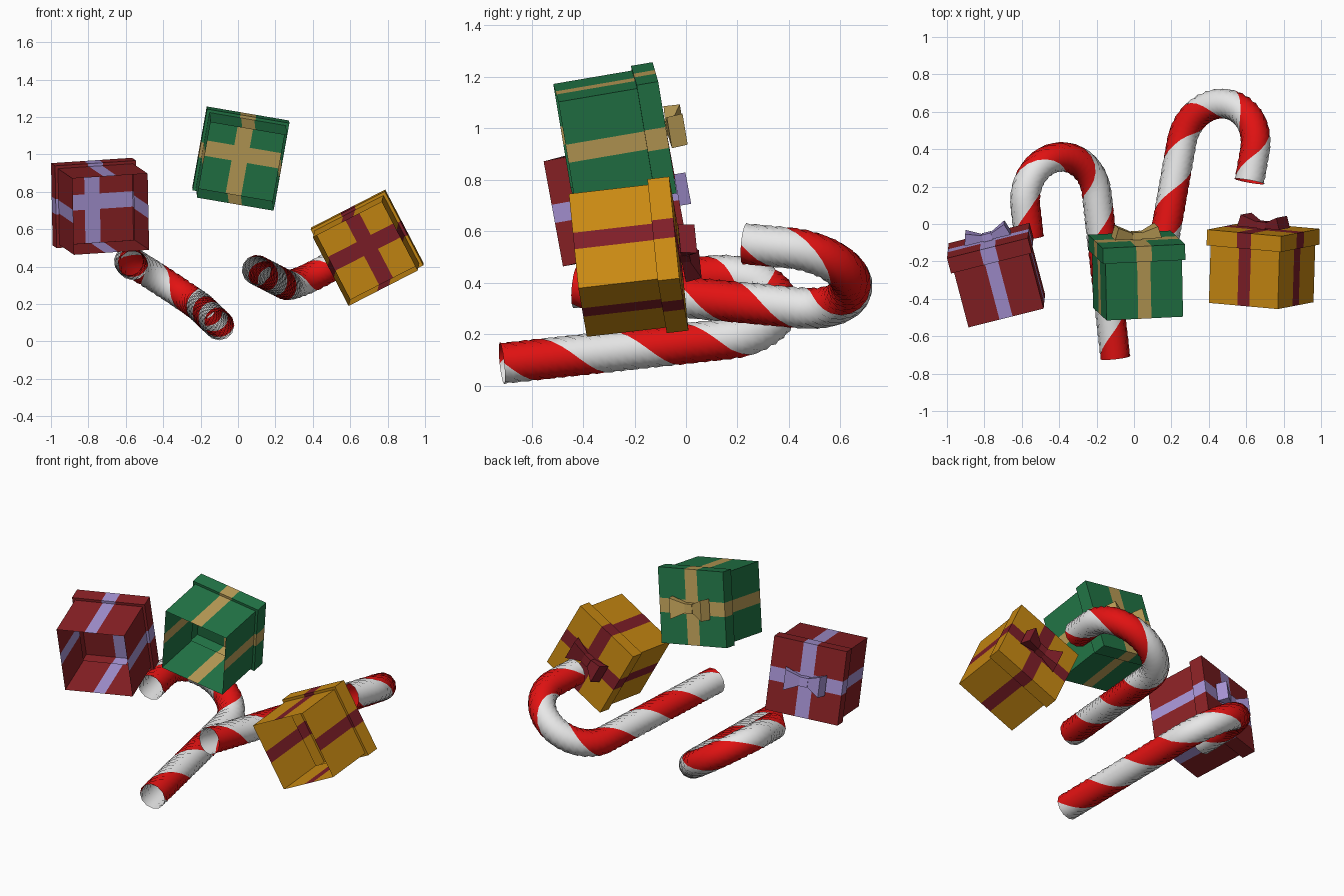
import bpy, bmesh, math
from mathutils import Vector, Matrix

if "Cube" in bpy.data.objects:
    bpy.data.objects.remove(bpy.data.objects["Cube"])


def material(name, rgb):
    m = bpy.data.materials.new(name)
    m.diffuse_color = (*rgb, 1)
    m.use_nodes = True
    m.node_tree.nodes["Principled BSDF"].inputs["Base Color"].default_value = m.diffuse_color
    return m


CANE_RED = material("cane red", (0.76, 0.006, 0.006))
CANE_WHITE = material("cane white", (0.80, 0.80, 0.80))
GREEN = material("box green", (0.016, 0.18, 0.062))
TAN = material("ribbon tan", (0.50, 0.34, 0.095))
RED = material("box dark red", (0.25, 0.015, 0.018))
LILAC = material("ribbon lilac", (0.38, 0.29, 0.65))
AMBER = material("box amber", (0.58, 0.25, 0.006))
WINE = material("ribbon wine", (0.21, 0.013, 0.021))


def finish(bm, name, mats, matrix=Matrix(), smooth=False):
    bmesh.ops.remove_doubles(bm, verts=bm.verts, dist=1e-5)
    bmesh.ops.recalc_face_normals(bm, faces=bm.faces)
    for f in bm.faces:
        f.smooth = smooth
    me = bpy.data.meshes.new(name)
    bm.to_mesh(me)
    bm.free()
    for m in mats:
        me.materials.append(m)
    ob = bpy.data.objects.new(name, me)
    ob.matrix_world = matrix
    bpy.context.collection.objects.link(ob)
    return ob


# ---------- gift boxes (local z = lid direction) ----------
BODY, LID, H_BODY, H_ALL = 0.2075, 0.2235, 0.31, 0.395


def square_ring(bm, h, r, z):
    """Square outline with the ribbon edges marked on every side."""
    return [bm.verts.new(Matrix.Rotation(k * math.pi / 2, 3, 'Z') @ Vector((h, t, z)))
            for k in range(4) for t in (-h, -r, r)]


def square_walls(bm, rings):
    for a, b in zip(rings, rings[1:]):
        for j in range(12):
            k = (j + 1) % 12
            f = bm.faces.new((a[j], a[k], b[k], b[j]))
            f.material_index = int(j % 3 == 1)


def gift(name, mats, base, axis, side):
    a = Vector(axis).normalized()
    u = Vector(side)
    u = (u - a * u.dot(a)).normalized()
    v = a.cross(u)
    mat = Matrix.Translation(base) @ Matrix((u, v, a)).transposed().to_4x4()

    # body: sheet walls, open at the base
    bm = bmesh.new()
    square_walls(bm, [square_ring(bm, BODY, 0.036, z) for z in (0, H_BODY)])
    finish(bm, name + "_body", mats, mat)

    # lid: flange, rim and a top with crossed ribbons
    bm = bmesh.new()
    r = 0.042
    square_walls(bm, [square_ring(bm, BODY, r, H_BODY), square_ring(bm, LID, r, H_BODY),
                      square_ring(bm, LID, r, H_ALL)])
    g = (-LID, -r, r, LID)
    for i in range(3):
        for j in range(3):
            f = bm.faces.new([bm.verts.new((g[p], g[q], H_ALL)) for p, q in
                              ((i, j), (i + 1, j), (i + 1, j + 1), (i, j + 1))])
            f.material_index = int(i == 1 or j == 1)
    finish(bm, name + "_lid", mats, mat)

    # bow: a knot and two flared loops
    bm = bmesh.new()
    bmesh.ops.create_cube(bm, size=1, matrix=Matrix.Translation((0, 0, H_ALL + 0.022))
                          @ Matrix.Diagonal((0.05, 0.055, 0.04, 1)))
    for s in (-1, 1):
        ends = []
        for x, y, z0, z1 in ((0.015, 0.022, 0.006, 0.034), (0.127, 0.062, 0.012, 0.075)):
            ends.append([bm.verts.new((s * (x - (0.02 if z == z1 and x > 0.1 else 0)), t, H_ALL + z))
                         for t, z in ((-y, z0), (y, z0), (y, z1), (-y, z1))])
        for e in ends:
            bm.faces.new(e)
        for j in range(4):
            k = (j + 1) % 4
            bm.faces.new((ends[0][j], ends[0][k], ends[1][k], ends[1][j]))
    finish(bm, name + "_bow", mats[1:], mat)


gift("green_gift", (GREEN, TAN), (0.022, -0.472, 0.935), (-0.02, 0.985, 0.168), (0.985, 0.05, -0.168))
gift("red_gift", (RED, LILAC), (-0.68, -0.465, 0.68), (-0.25, 0.95, 0.17), (0.966, 0.25, 0.065))
gift("amber_gift", (AMBER, WINE), (0.68, -0.42, 0.467), (0.03, 0.99, 0.115), (0.89, -0.08, 0.456))


# ---------- candy canes: open twisted tubes, half red and half white ----------
def cane(name, start, along, across, phase):
    shaft, R, leg, rad, n, period = 0.89, 0.229, 0.17, 0.081, 12, 0.56
    s = Vector(along).normalized()
    c = Vector(across)
    c = (c - s * c.dot(s)).normalized()
    b = s.cross(c)
    p1 = Vector(start) + s * shaft
    total = shaft + math.pi * R + leg
    steps = 54
    bm = bmesh.new()
    rings = []
    for i in range(steps + 1):
        d = total * i / steps
        phi = min(max((d - shaft) / R, 0), math.pi)
        nrm = c * math.cos(phi) - s * math.sin(phi)
        if d < shaft:
            p = Vector(start) + s * d
        else:
            p = p1 + c * R - nrm * R
            p -= s * max(d - shaft - math.pi * R, 0)
        twist = phase + 2 * math.pi * d / period
        rings.append([bm.verts.new(p + rad * (nrm * math.cos(twist + 2 * math.pi * j / n)
                                              + b * math.sin(twist + 2 * math.pi * j / n)))
                      for j in range(n)])
    for r0, r1 in zip(rings, rings[1:]):
        for j in range(n):
            k = (j + 1) % n
            f = bm.faces.new((r0[j], r0[k], r1[k], r1[j]))
            f.material_index = int(j >= n // 2)
    finish(bm, name, (CANE_RED, CANE_WHITE), smooth=True)


cane("left_candy_cane", (-0.10, -0.715, 0.086), (-0.112, 0.988, 0.107), (-0.39, -0.07, 0.25), -0.57)
cane("right_candy_cane", (0.10, -0.43, 0.382), (0.175, 0.98, -0.09), (0.375, -0.046, 0.224), -1.69)
